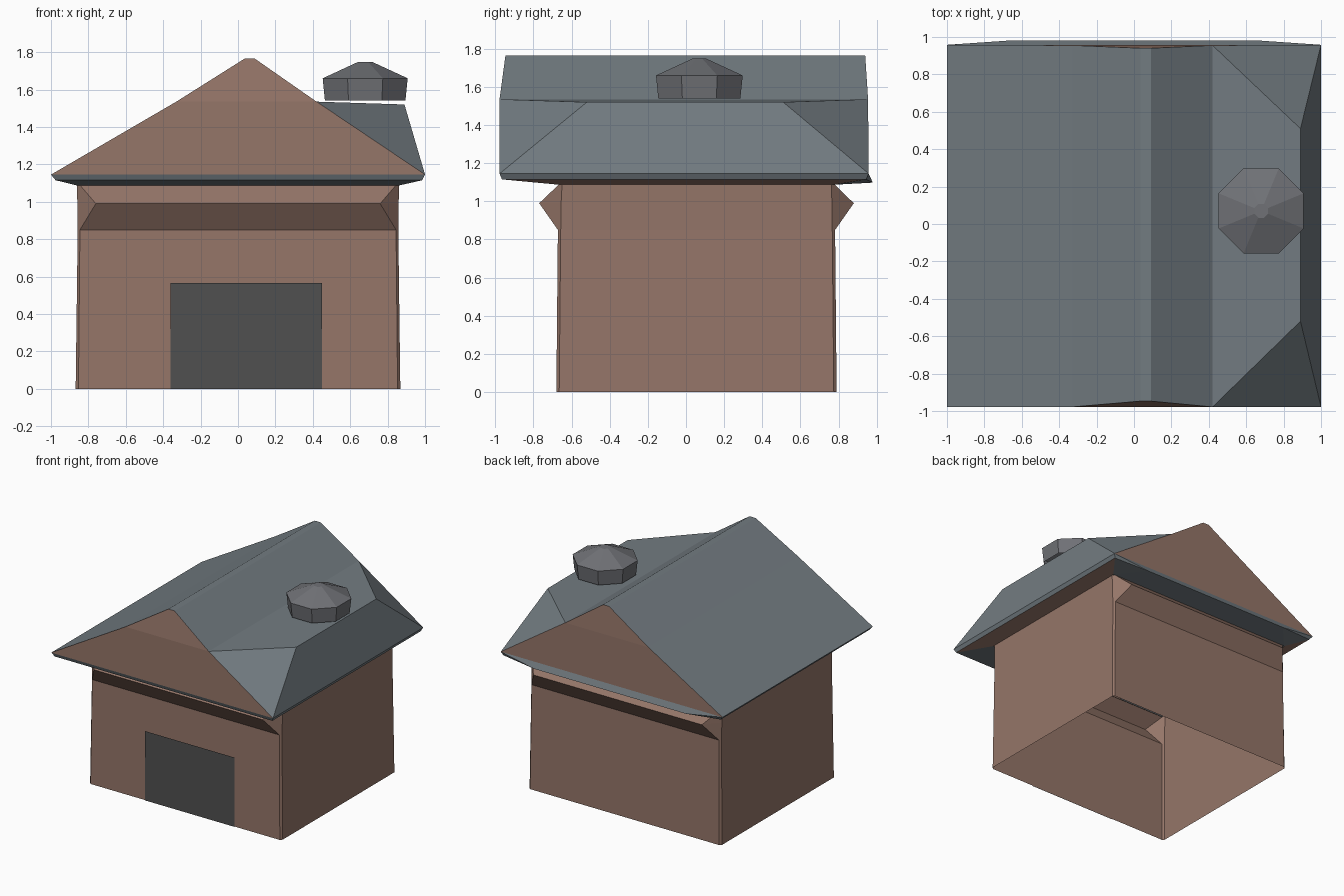
import bpy, bmesh, math

if "Cube" in bpy.data.objects:
    bpy.data.objects.remove(bpy.data.objects["Cube"])


def material(name, rgb):
    m = bpy.data.materials.new(name)
    m.diffuse_color = (*rgb, 1)
    m.use_nodes = True
    m.node_tree.nodes["Principled BSDF"].inputs["Base Color"].default_value = m.diffuse_color
    return m


BROWN = material("brown_wall", (0.30, 0.18, 0.14))
SLATE = material("slate", (0.17, 0.20, 0.22))
CAP = material("cap_grey", (0.16, 0.165, 0.18))
DARK = material("door_dark", (0.08, 0.08, 0.08))


def make(name, bm, mats):
    bmesh.ops.recalc_face_normals(bm, faces=bm.faces)
    me = bpy.data.meshes.new(name)
    bm.to_mesh(me)
    bm.free()
    for m in mats:
        me.materials.append(m)
    ob = bpy.data.objects.new(name, me)
    bpy.context.collection.objects.link(ob)
    return ob


def bridge(bm, a, b):
    n = len(a)
    for i in range(n):
        j = (i + 1) % n
        bm.faces.new((a[i], a[j], b[j], b[i]))


# Walls: open shell of chamfered rings, with a moulding bulging front and back
bm = bmesh.new()
c = 0.015
prev = None
# z, half width, half width of front/back edge, front y, back y, bulge
for z, hx, fx, y0, y1, out in [(0, 0.868, 0.853, -0.68, 0.79, 0),
                               (0.85, 0.857, 0.845, -0.672, 0.782, 0),
                               (0.99, 0.859, 0.76, -0.67, 0.78, 0.10),
                               (1.09, 0.861, 0.846, -0.665, 0.778, 0)]:
    pts = [(-fx, y0 - out), (fx, y0 - out), (hx, y0 + c), (hx, y1 - c),
           (fx, y1 + out), (-fx, y1 + out), (-hx, y1 - c), (-hx, y0 + c)]
    ring = [bm.verts.new((x, y, z)) for x, y in pts]
    if prev:
        bridge(bm, prev, ring)
    prev = ring
make("walls", bm, [BROWN])

# Door panel
bm = bmesh.new()
bm.faces.new([bm.verts.new((x, -0.685, z)) for x, z in
              [(-0.36, 0), (0.45, 0), (0.45, 0.565), (-0.36, 0.565)]])
make("door", bm, [DARK])

# Roof: gable profile (x, z, front y, back y) joined front to back
bm = bmesh.new()
profile = [(-1, 1.145, -0.978, 0.958), (-0.33, 1.535, -0.978, 0.955),
           (0.035, 1.765, -0.947, 0.94), (0.09, 1.765, -0.947, 0.94),
           (0.42, 1.535, -0.978, 0.955), (1, 1.145, -0.978, 0.958)]
front = [bm.verts.new((x, y0, z)) for x, z, y0, y1 in profile]
back = [bm.verts.new((x, y1, z)) for x, z, y0, y1 in profile]
for i in range(4):
    bm.faces.new((front[i], front[i + 1], back[i + 1], back[i]))

# Hipped bump on the right slope
hf = bm.verts.new((0.89, -0.52, 1.52))
hb = bm.verts.new((0.89, 0.51, 1.52))
bm.faces.new((front[4], hf, hb, back[4]))
bm.faces.new((front[4], front[5], hf))
bm.faces.new((back[4], hb, back[5]))
bm.faces.new((hf, front[5], back[5], hb))

# Brown gable ends, leaning in above the bend
for side in (front, back):
    for quad in ((0, 1, 4, 5), (1, 2, 3, 4)):
        bm.faces.new([side[k] for k in quad]).material_index = 1

# Fascia around the eaves, then the soffit back to the walls
low = [bm.verts.new((x, y, z)) for x, y, z in
       [(-0.975, -0.965, 1.115), (0.985, -0.965, 1.115), (0.985, 0.945, 1.115),
        (0.68, 0.98, 1.098), (-0.68, 0.98, 1.098), (-0.975, 0.945, 1.115)]]
inner = [bm.verts.new((x, y, 1.087)) for x, y in
         [(-0.861, -0.665), (0.861, -0.665), (0.861, 0.778), (-0.861, 0.778)]]
bm.faces.new((front[0], front[5], low[1], low[0]))
bm.faces.new((front[5], back[5], low[2], low[1]))
bm.faces.new((back[0], front[0], low[0], low[5]))
bm.faces.new((back[5], low[3], low[2]))
bm.faces.new((back[5], back[0], low[4], low[3]))
bm.faces.new((back[0], low[5], low[4]))
bm.faces.new((low[0], low[1], inner[1], inner[0]))
bm.faces.new((low[1], low[2], inner[2], inner[1])).material_index = 1
bm.faces.new((low[2], low[3], inner[2]))
bm.faces.new((low[3], low[4], inner[3], inner[2]))
bm.faces.new((low[4], low[5], inner[3]))
bm.faces.new((low[5], low[0], inner[0], inner[3])).material_index = 1
make("roof", bm, [SLATE, BROWN])

# Octagonal roof vent with a shallow pointed cap, open underneath
bm = bmesh.new()
prev = None
for r, z in [(0.233, 1.54), (0.246, 1.66), (0.04, 1.748)]:
    ring = [bm.verts.new((0.68 + r * math.cos(math.radians(22.5 + 45 * k)),
                          0.07 + r * math.sin(math.radians(22.5 + 45 * k)), z))
            for k in range(8)]
    if prev:
        bridge(bm, prev, ring)
    prev = ring
bm.faces.new(prev)
make("roof_vent", bm, [CAP])
